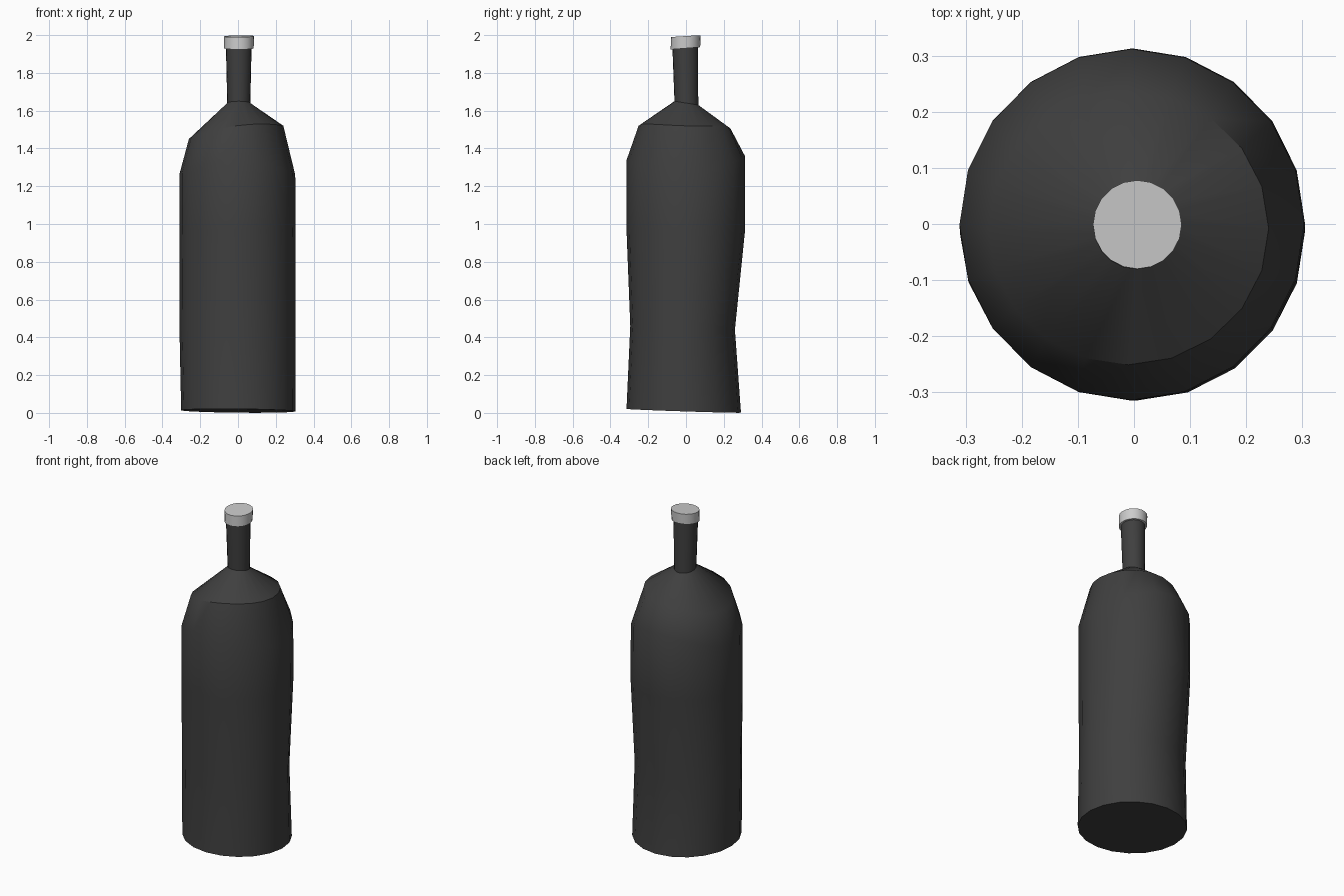
import bpy
import bmesh
from math import cos, sin, pi, radians

if "Cube" in bpy.data.objects:
    bpy.data.objects.remove(bpy.data.objects["Cube"])

SIDES = 20


def loft(name, rings, colour=None, angle=35):
    """Capped skin over rings: (cx, cy, rx, ry, z, x tilt, y tilt, saddle)."""
    bm = bmesh.new()
    loops = []
    for cx, cy, rx, ry, z, tx, ty, saddle in rings:
        loop = []
        for i in range(SIDES):
            a = 2 * pi * i / SIDES
            c, s = cos(a), sin(a)
            height = z + tx * c + ty * s + saddle * cos(2 * a)
            loop.append(bm.verts.new((cx + rx * c, cy + ry * s, height)))
        loops.append(loop)
    for low, high in zip(loops, loops[1:]):
        for i in range(SIDES):
            j = (i + 1) % SIDES
            bm.faces.new((low[i], low[j], high[j], high[i]))
    bm.faces.new(loops[0][::-1])
    bm.faces.new(loops[-1])
    mesh = bpy.data.meshes.new(name)
    bm.to_mesh(mesh)
    bm.free()
    obj = bpy.data.objects.new(name, mesh)
    bpy.context.collection.objects.link(obj)
    if colour:
        mat = bpy.data.materials.new(name + "_colour")
        mat.diffuse_color = colour
        mat.use_nodes = True
        mat.node_tree.nodes["Principled BSDF"].inputs["Base Color"].default_value = mat.diffuse_color
        mesh.materials.append(mat)
    bpy.ops.object.select_all(action='DESELECT')
    obj.select_set(True)
    bpy.context.view_layer.objects.active = obj
    bpy.ops.object.shade_smooth_by_angle(angle=radians(angle))
    return obj


# Dark bottle: slanted base, slight waist, uneven shoulders and neck
loft("bottle", [
    (0.002, -0.012, 0.303, 0.303, 0.011, -0.003, -0.010, 0.0),
    (-0.003, -0.018, 0.307, 0.277, 0.45, 0.0, -0.01, 0.0),
    (-0.003, -0.001, 0.308, 0.314, 0.97, 0.0, 0.0, 0.0),
    (-0.004, -0.001, 0.307, 0.313, 1.305, 0.0, 0.010, -0.045),
    (-0.010, -0.008, 0.250, 0.243, 1.499, 0.035, -0.007, -0.014),
    (0.004, 0.002, 0.061, 0.063, 1.64, 0.0, -0.010, 0.0),
    (0.004, -0.004, 0.068, 0.068, 1.94, 0.0, 0.004, 0.0),
], (0.05, 0.05, 0.05, 1))

# Grey bottle cap
loft("cap", [
    (0.005, -0.003, 0.078, 0.078, 1.93, 0.0, 0.006, 0.0),
    (0.006, -0.001, 0.079, 0.079, 1.994, 0.001, 0.005, 0.0),
])
